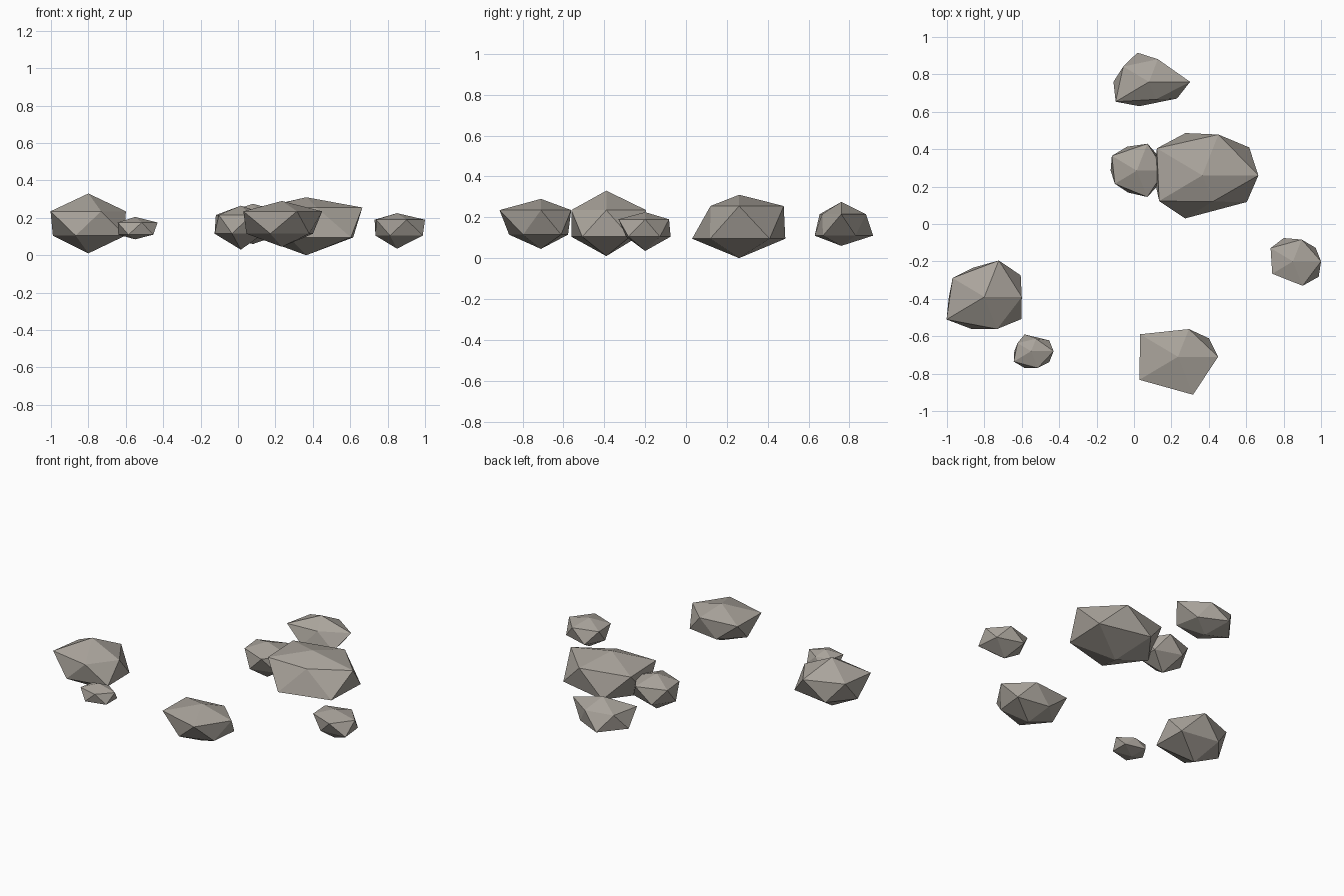
import bpy
import bmesh
import math

cube = bpy.data.objects.get("Cube")
if cube:
    bpy.data.objects.remove(cube, do_unlink=True)

# One warm grey stone colour
stone = bpy.data.materials.new("warm_grey_stone")
stone.use_nodes = True
stone_colour = (0.40, 0.37, 0.33, 1)
stone.diffuse_color = stone_colour
stone.node_tree.nodes["Principled BSDF"].inputs["Base Color"].default_value = stone_colour

DEPTH_SQUASH = 0.82  # rocks are slightly narrower from front to back


def rock(name, centre, heights, upper, lower):
    """Faceted rock: a coarse icosphere whose two rings are pushed in and out.

    heights: bottom tip, lower ring, upper ring, top tip.
    upper, lower: reach of each ring corner, counter-clockwise from +x.
    """
    bottom, low, high, top = heights
    bm = bmesh.new()
    bmesh.ops.create_icosphere(bm, subdivisions=1, radius=1)
    for v in bm.verts:
        is_upper = v.co.z > 0
        if math.hypot(v.co.x, v.co.y) < 0.1:
            v.co = (0, 0, top if is_upper else bottom)
            continue
        angle = math.atan2(v.co.y, v.co.x) % math.tau
        step = math.tau / 5
        if is_upper:
            reach = upper[round(angle / step) % 5]
        else:
            reach = lower[round(angle / step - 0.5) % 5]
        v.co = (reach * math.cos(angle),
                reach * math.sin(angle) * DEPTH_SQUASH,
                high if is_upper else low)
    bmesh.ops.recalc_face_normals(bm, faces=bm.faces)
    mesh = bpy.data.meshes.new(name)
    bm.to_mesh(mesh)
    bm.free()
    mesh.materials.append(stone)
    obj = bpy.data.objects.new(name, mesh)
    obj.location = (*centre, 0)
    bpy.context.collection.objects.link(obj)
    return obj


# Main boulder with a small stone leaning on it
rock("large_boulder", centre=(.365, .26), heights=(0, .095, .255, .31),
     upper=(.30, .28, .30, .285, .18), lower=(.31, .29, .26, .295, .295))
rock("leaning_stone", centre=(.015, .285), heights=(.03, .115, .215, .265),
     upper=(.15, .185, .165, .145, .18), lower=(.15, .165, .14, .15, .15))

# Medium rocks
rock("left_front_rock", centre=(-.8, -.39), heights=(.01, .105, .235, .33),
     upper=(.2, .25, .21, .25, .22), lower=(.24, .2, .19, .22, .245))
rock("front_rock", centre=(.235, -.71), heights=(.045, .115, .235, .29),
     upper=(.215, .19, .25, .255, .26), lower=(.205, .17, .19, .2, .18))
rock("back_rock", centre=(.08, .76), heights=(.06, .11, .215, .275),
     upper=(.22, .155, .17, .22, .12), lower=(.145, .2, .19, .167, .185))

# Small scattered stones
rock("right_stone", centre=(.85, -.2), heights=(.035, .105, .19, .225),
     upper=(.15, .15, .148, .137, .167), lower=(.15, .16, .115, .12, .17))
rock("tiny_stone", centre=(-.55, -.68), heights=(.085, .11, .175, .205),
     upper=(.12, .085, .09, .115, .115), lower=(.12, .115, .09, .115, .12))
